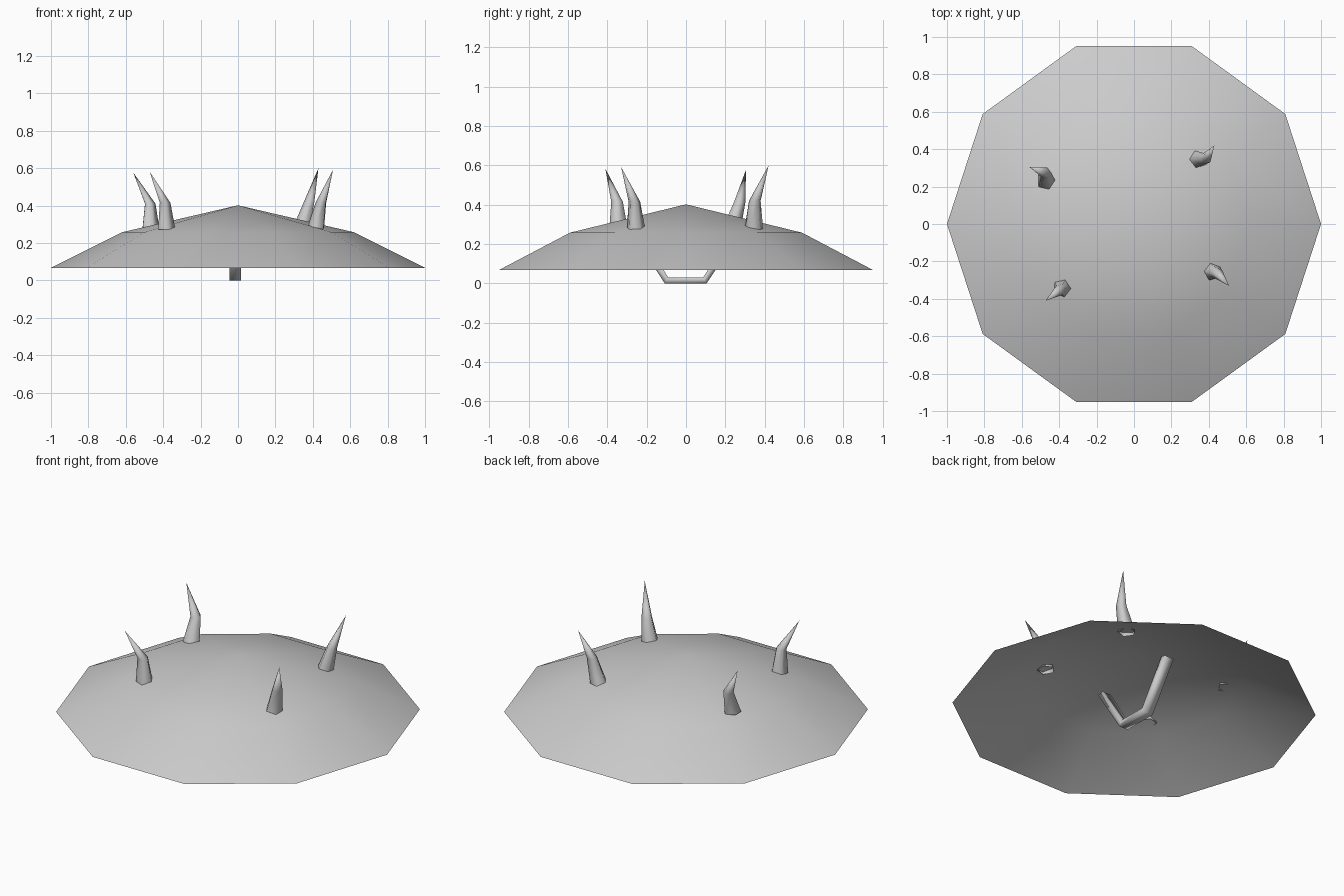
import bpy, math
from mathutils import Vector

if "Cube" in bpy.data.objects:
    bpy.data.objects.remove(bpy.data.objects["Cube"])

grey = bpy.data.materials.new("plain_grey")
grey.diffuse_color = (0.6, 0.6, 0.6, 1)
grey.use_nodes = True
grey.node_tree.nodes["Principled BSDF"].inputs["Base Color"].default_value = grey.diffuse_color


def make_object(name, verts, faces):
    mesh = bpy.data.meshes.new(name)
    mesh.from_pydata(verts, [], faces)
    mesh.materials.append(grey)
    mesh.shade_smooth()
    obj = bpy.data.objects.new(name, mesh)
    bpy.context.collection.objects.link(obj)
    return obj


def ring(center, radius, sides, phase=0.0):
    return [Vector(center) + Vector((radius * math.cos(phase + 2 * math.pi * i / sides),
                                     radius * math.sin(phase + 2 * math.pi * i / sides), 0))
            for i in range(sides)]


def pointed_skin(name, rings, tip):
    """Open-bottomed surface through stacked rings, ending in a point."""
    n = len(rings[0])
    verts = [v for r in rings for v in r] + [Vector(tip)]
    faces = []
    for k in range(len(rings) - 1):
        for i in range(n):
            j = (i + 1) % n
            faces.append((k * n + i, k * n + j, (k + 1) * n + j, (k + 1) * n + i))
    top = (len(rings) - 1) * n
    faces += [(top + i, top + (i + 1) % n, len(verts) - 1) for i in range(n)]
    return make_object(name, verts, faces)


# shallow ten-sided dome, open underneath
pointed_skin("dome", [ring((0, 0, 0.068), 1.0, 10), ring((0, 0, 0.258), 0.62, 10)], (0, 0, 0.402))

# bent five-sided spikes: base, bend and tip
spikes = {
    "back_right": ((0.34, 0.345, 0.275), (0.383, 0.350, 0.42), (0.43, 0.42, 0.60)),
    "back_left": ((-0.47, 0.230, 0.275), (-0.472, 0.272, 0.41), (-0.56, 0.305, 0.577)),
    "front_left": ((-0.385, -0.342, 0.272), (-0.392, -0.350, 0.415), (-0.473, -0.41, 0.583)),
    "front_right": ((0.417, -0.255, 0.272), (0.445, -0.263, 0.415), (0.508, -0.33, 0.592)),
}
for place, (base, bend, tip) in spikes.items():
    phase = math.atan2(base[1], base[0]) + math.radians(135)
    pointed_skin("spike_" + place,
                 [ring(base, 0.05, 5, phase), ring(bend, 0.031, 5, phase)], tip)

# grip strap underneath: inner and outer (y, z) path swept across its width
outer = [(-0.287, 0.275), (-0.108, 0.0), (0.105, 0.0), (0.285, 0.275)]
inner = [(-0.252, 0.285), (-0.09, 0.03), (0.087, 0.03), (0.25, 0.285)]
verts = []
for (yo, zo), (yi, zi) in zip(outer, inner):
    verts += [(-0.045, yo, zo), (0.015, yo, zo), (0.015, yi, zi), (-0.045, yi, zi)]
faces = [(0, 3, 2, 1), (12, 13, 14, 15)]
for k in range(0, 12, 4):
    for i in range(4):
        j = (i + 1) % 4
        faces.append((k + i, k + j, k + 4 + j, k + 4 + i))
make_object("grip", verts, faces)
